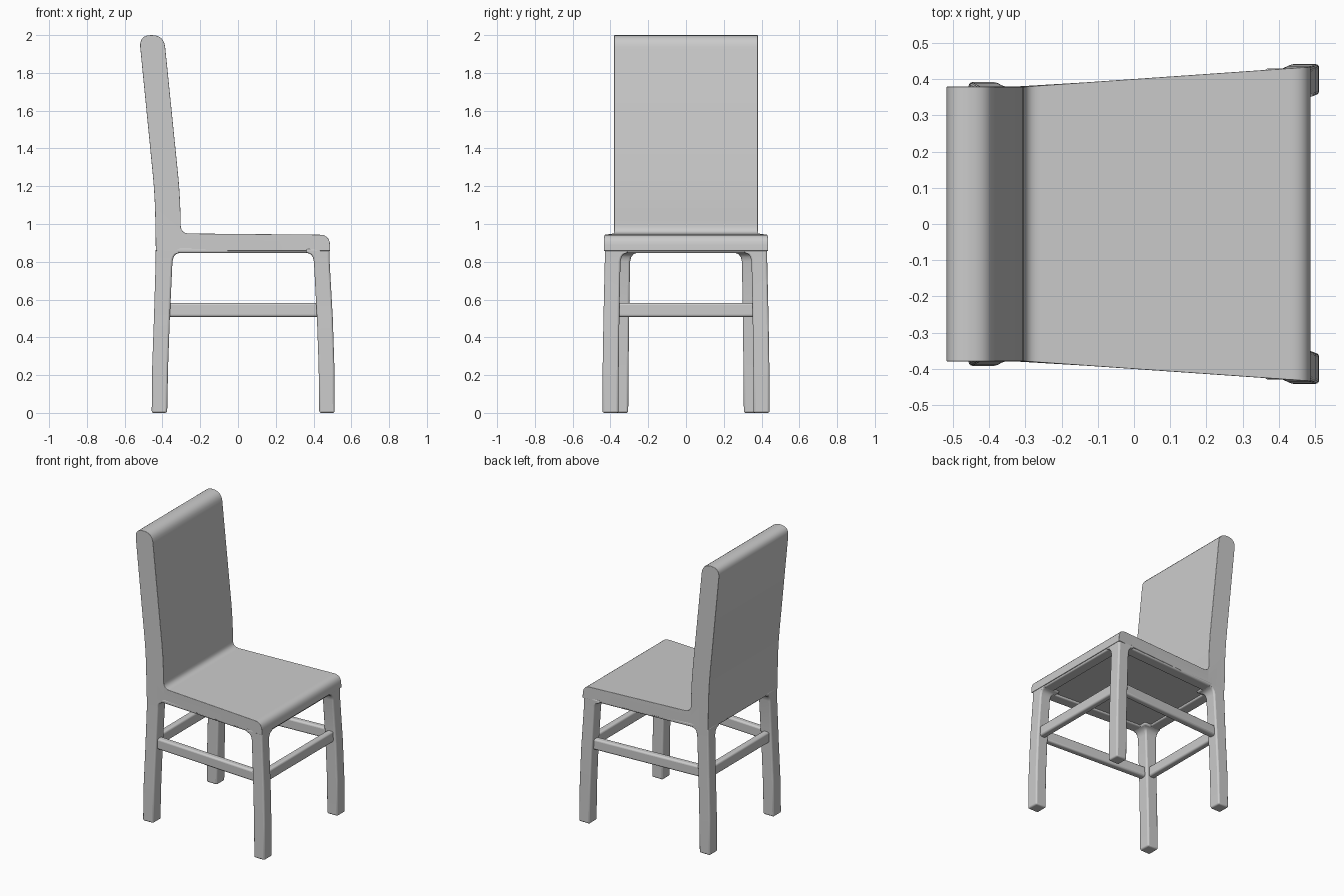
import bpy, bmesh
from mathutils import Vector

if "Cube" in bpy.data.objects:
    bpy.data.objects.remove(bpy.data.objects["Cube"])


def finish(name, bm, bevel, segments=3, mirror=False):
    bmesh.ops.recalc_face_normals(bm, faces=bm.faces)
    me = bpy.data.meshes.new(name)
    bm.to_mesh(me)
    bm.free()
    ob = bpy.data.objects.new(name, me)
    bpy.context.collection.objects.link(ob)
    b = ob.modifiers.new("Bevel", 'BEVEL')
    b.width, b.segments, b.limit_method, b.angle_limit = bevel, segments, 'ANGLE', 0.8
    if mirror:
        m = ob.modifiers.new("Mirror", 'MIRROR')
        m.use_axis = (False, True, False)
        m.use_mirror_merge = False
    bpy.ops.object.select_all(action='DESELECT')
    bpy.context.view_layer.objects.active = ob
    ob.select_set(True)
    bpy.ops.object.shade_smooth_by_angle(angle=0.7)
    return ob


def rounded(points, steps=6):
    """Profile points (x, z, radius) -> outline with rounded corners."""
    out = []
    for i, (x, z, r) in enumerate(points):
        p = Vector((x, z))
        if r == 0:
            out.append(p)
            continue
        a, c = Vector(points[i - 1][:2]), Vector(points[(i + 1) % len(points)][:2])
        p0, p1 = p + (a - p).normalized() * r, p + (c - p).normalized() * r
        for k in range(steps + 1):
            t = k / steps
            out.append(p0 * (1 - t) ** 2 + p * 2 * t * (1 - t) + p1 * t * t)
    return out


# seat and backrest: one L profile, extruded sideways, seat widening to the front
profile = rounded([(-0.435, 0.858, 0), (0.488, 0.858, 0), (0.486, 0.943, 0.055),
                   (-0.303, 0.95, 0.045), (-0.306, 1.15, 0.12), (-0.392, 2.0, 0.065),
                   (-0.524, 2.0, 0.065), (-0.44, 1.15, 0.12)])
bm = bmesh.new()
face = bm.faces.new([bm.verts.new((p.x, -1, p.y)) for p in profile])
ext = bmesh.ops.extrude_face_region(bm, geom=[face])
for v in ext["geom"]:
    if isinstance(v, bmesh.types.BMVert):
        v.co.y = 1
bmesh.ops.bisect_plane(bm, geom=bm.verts[:] + bm.edges[:] + bm.faces[:],
                       plane_co=(-0.3, 0, 0), plane_no=(1, 0, 0))
for v in bm.verts:
    v.co.y *= 0.38 + 0.054 * max(0, v.co.x + 0.3) / 0.78
finish("seat_and_backrest", bm, 0.016)


# legs: (z, x_min, x_max, y_min, y_max) sections with a flare under the seat
def leg(name, sections, inward):
    bm = bmesh.new()
    z, x0, x1, y0, y1 = sections[-1]
    sections = sections[:-1] + [
        (h, x0 - f * (inward < 0), x1 + f * (inward > 0), y0 - f, y1)
        for h, f in ((0.80, 0), (0.825, 0.006), (0.84, 0.018), (0.849, 0.042), (0.87, 0.042))]
    rings = [[bm.verts.new((x, y, z)) for x, y in ((a, c), (b, c), (b, d), (a, d))]
             for z, a, b, c, d in sections]
    for r, s in zip(rings, rings[1:]):
        for i in range(4):
            j = (i + 1) % 4
            bm.faces.new((r[i], r[j], s[j], s[i]))
    bm.faces.new(rings[0])
    bm.faces.new(rings[-1])
    finish(name, bm, 0.01, mirror=True)


leg("front_legs", [(0, 0.43, 0.512, 0.357, 0.442), (0.25, 0.427, 0.51, 0.356, 0.441),
                   (0.5, 0.418, 0.502, 0.353, 0.437), (0.8, 0.402, 0.485, 0.347, 0.43)], -1)
leg("rear_legs", [(0, -0.457, -0.375, 0.306, 0.392), (0.25, -0.454, -0.37, 0.304, 0.39),
                  (0.5, -0.445, -0.361, 0.301, 0.385), (0.8, -0.436, -0.347, 0.296, 0.38)], 1)


# straight bars between the legs: stretchers and the rim under the seat
def bar(name, p, q, width, z0, z1, bevel, mirror=False):
    p, q = Vector(p), Vector(q)
    d = (q - p).normalized()
    n = Vector((-d.y, d.x)) * width / 2
    bm = bmesh.new()
    low, high = [[bm.verts.new((c.x, c.y, z)) for c in (p - n, q - n, q + n, p + n)]
                 for z in (z0, z1)]
    bm.faces.new(low)
    bm.faces.new(high)
    for i in range(4):
        j = (i + 1) % 4
        bm.faces.new((low[i], low[j], high[j], high[i]))
    finish(name, bm, bevel, mirror=mirror)


for kind, xf, xr, yf, yr, w, z0, z1, bev in (
        ("stretcher", 0.46, -0.403, 0.394, 0.342, 0.046, 0.508, 0.582, 0.012),
        ("seat_rim", 0.444, -0.392, 0.387, 0.337, 0.078, 0.846, 0.875, 0.01)):
    bar("side_" + kind, (xr, yr), (xf, yf), w, z0, z1, bev, mirror=True)
    bar("front_" + kind, (xf, -yf), (xf, yf), w, z0, z1, bev)
    bar("rear_" + kind, (xr, -yr), (xr, yr), w, z0, z1, bev)
